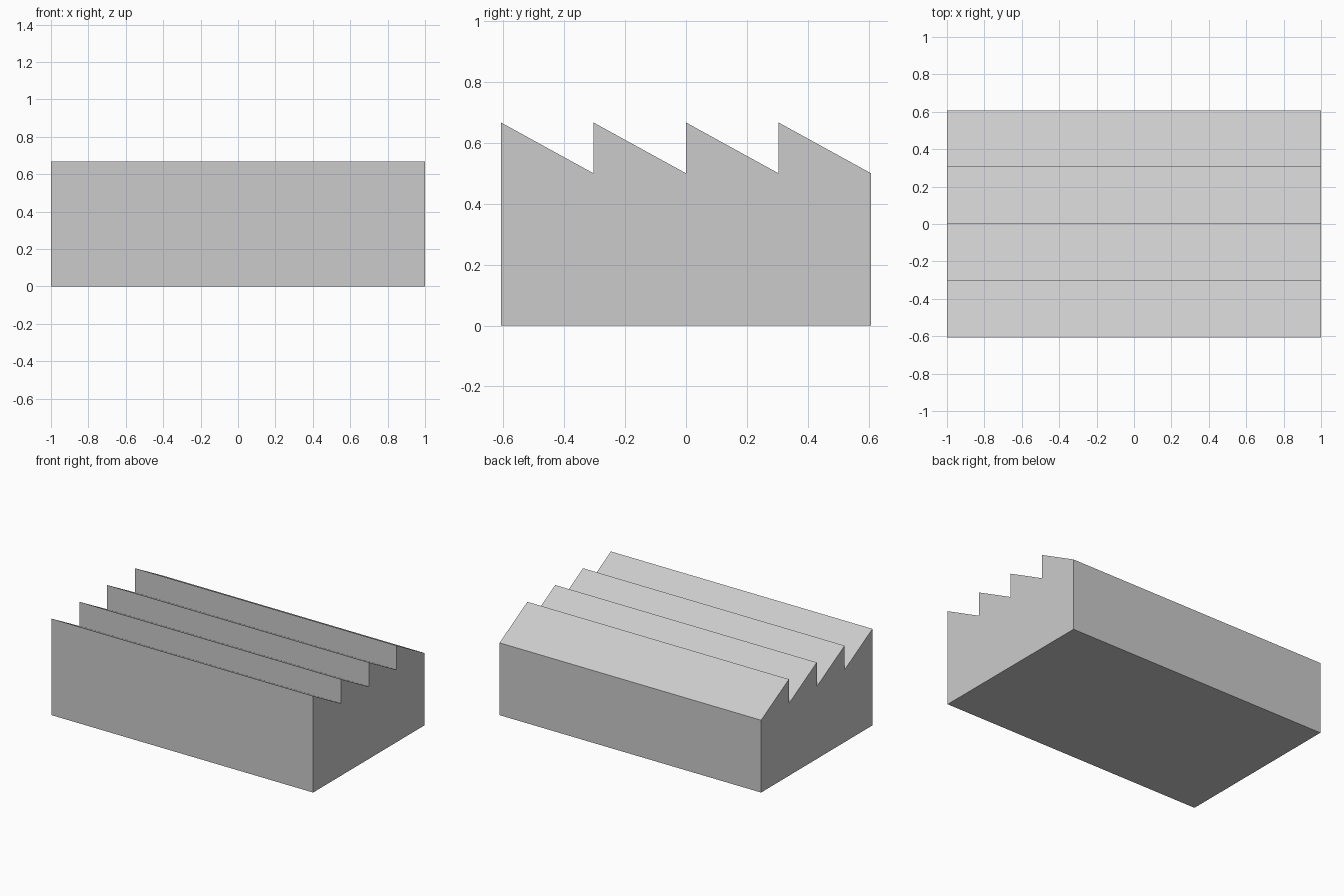
import bpy
import bmesh

cube = bpy.data.objects.get("Cube")
if cube:
    bpy.data.objects.remove(cube, do_unlink=True)

LENGTH, DEPTH = 2.0, 1.216
EAVE, RIDGE = 0.5, 0.667
TEETH = 4

# Plain grey for the whole building
grey = bpy.data.materials.new("light_grey")
grey.use_nodes = True
colour = (0.6, 0.6, 0.6, 1.0)
grey.diffuse_color = colour
grey.node_tree.nodes["Principled BSDF"].inputs["Base Color"].default_value = colour

# Sawtooth side profile: upright face to the front, slope falling to the back
pitch = DEPTH / TEETH
profile = [(-DEPTH / 2, 0)]
for i in range(TEETH):
    y = -DEPTH / 2 + i * pitch
    profile += [(y, RIDGE), (y + pitch, EAVE)]
profile.append((DEPTH / 2, 0))

# Extrude the profile along the length
bm = bmesh.new()
end = bm.faces.new([bm.verts.new((-LENGTH / 2, y, z)) for y, z in profile])
extruded = bmesh.ops.extrude_face_region(bm, geom=[end], use_keep_orig=True)
verts = [g for g in extruded["geom"] if isinstance(g, bmesh.types.BMVert)]
bmesh.ops.translate(bm, verts=verts, vec=(LENGTH, 0, 0))
bmesh.ops.recalc_face_normals(bm, faces=bm.faces)

mesh = bpy.data.meshes.new("sawtooth_roof_building")
bm.to_mesh(mesh)
bm.free()
mesh.materials.append(grey)
building = bpy.data.objects.new("sawtooth_roof_building", mesh)
bpy.context.collection.objects.link(building)
